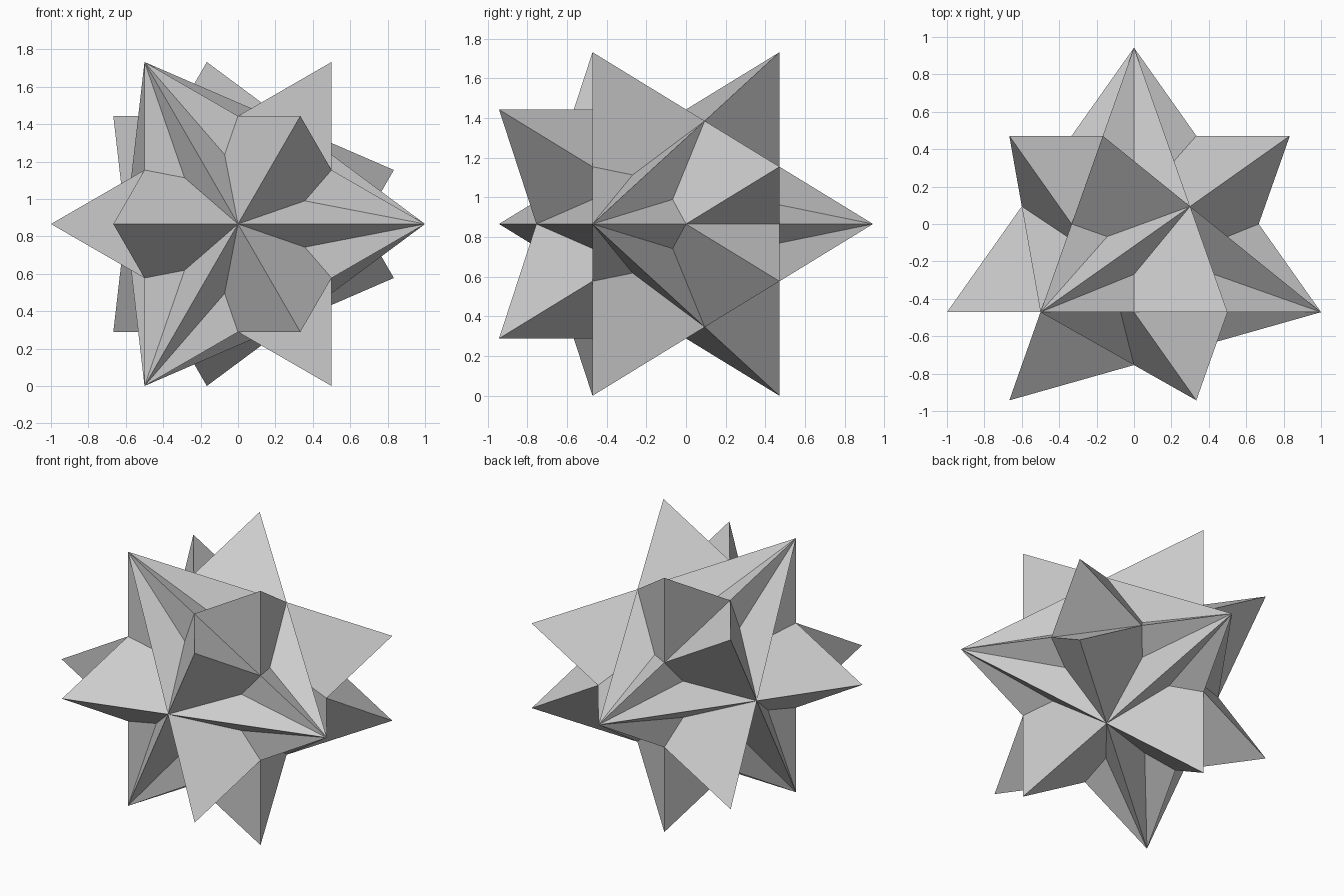
import bpy, bmesh, math
from mathutils import Vector

if "Cube" in bpy.data.objects:
    bpy.data.objects.remove(bpy.data.objects["Cube"])

EPS = 1e-4
H = math.sqrt(2) / 3
MID = math.sqrt(3) / 2

# Core tetrahedron: triangular base facing the front, apex at the back
core = [Vector((0, 2 * H, MID))]
for k in range(3):
    a = k * math.tau / 3
    core.append(Vector((math.cos(a), -H, MID + math.sin(a))))

# Four more: each base is a core face turned half a turn, sharing the opposite apex
tetras = [core]
for i, apex in enumerate(core):
    base = [v for j, v in enumerate(core) if j != i]
    c = sum(base, Vector()) / 3
    tetras.append([apex] + [2 * c - v for v in base])


def planes_of(tetra):
    """Outward (point, normal) pairs of the four faces."""
    result = []
    for i in range(4):
        p, q, r = [v for j, v in enumerate(tetra) if j != i]
        n = (q - p).cross(r - p).normalized()
        if n.dot(tetra[i] - p) > 0:
            n = -n
        result.append((p, n))
    return result


planes = [planes_of(t) for t in tetras]


def depth(point, index):
    return max(n.dot(point - p) for p, n in planes[index])


# Slice each tetrahedron by the others and keep only its outer pieces
star = bmesh.new()
for i, tetra in enumerate(tetras):
    bm = bmesh.new()
    verts = [bm.verts.new(v) for v in tetra]
    for k in range(4):
        bm.faces.new([v for j, v in enumerate(verts) if j != k])
    others = [j for j in range(5) if j != i]
    for j in others:
        for p, n in planes[j]:
            bmesh.ops.bisect_plane(bm, geom=bm.verts[:] + bm.edges[:] + bm.faces[:],
                                   dist=1e-5, plane_co=p, plane_no=n)
    for f in bm.faces:
        c = f.calc_center_median()
        if any(depth(c, j) < (EPS if j < i else -EPS) for j in others):
            continue
        outward = max(planes[i], key=lambda pn: pn[1].dot(c - pn[0]))[1]
        loop = [v.co.copy() for v in f.verts]
        if f.normal.dot(outward) < 0:
            loop.reverse()
        star.faces.new([star.verts.new(co) for co in loop])
    bm.free()

# Weld the pieces and merge flat neighbours
bmesh.ops.remove_doubles(star, verts=star.verts[:], dist=EPS)
bmesh.ops.dissolve_limit(star, angle_limit=0.01, verts=star.verts[:], edges=star.edges[:])

mesh = bpy.data.meshes.new("star_polyhedron")
star.to_mesh(mesh)
star.free()
grey = bpy.data.materials.new("light grey")
grey.diffuse_color = (0.6, 0.6, 0.6, 1)
grey.use_nodes = True
grey.node_tree.nodes["Principled BSDF"].inputs["Base Color"].default_value = grey.diffuse_color
mesh.materials.append(grey)
obj = bpy.data.objects.new("star_polyhedron", mesh)
bpy.context.collection.objects.link(obj)
